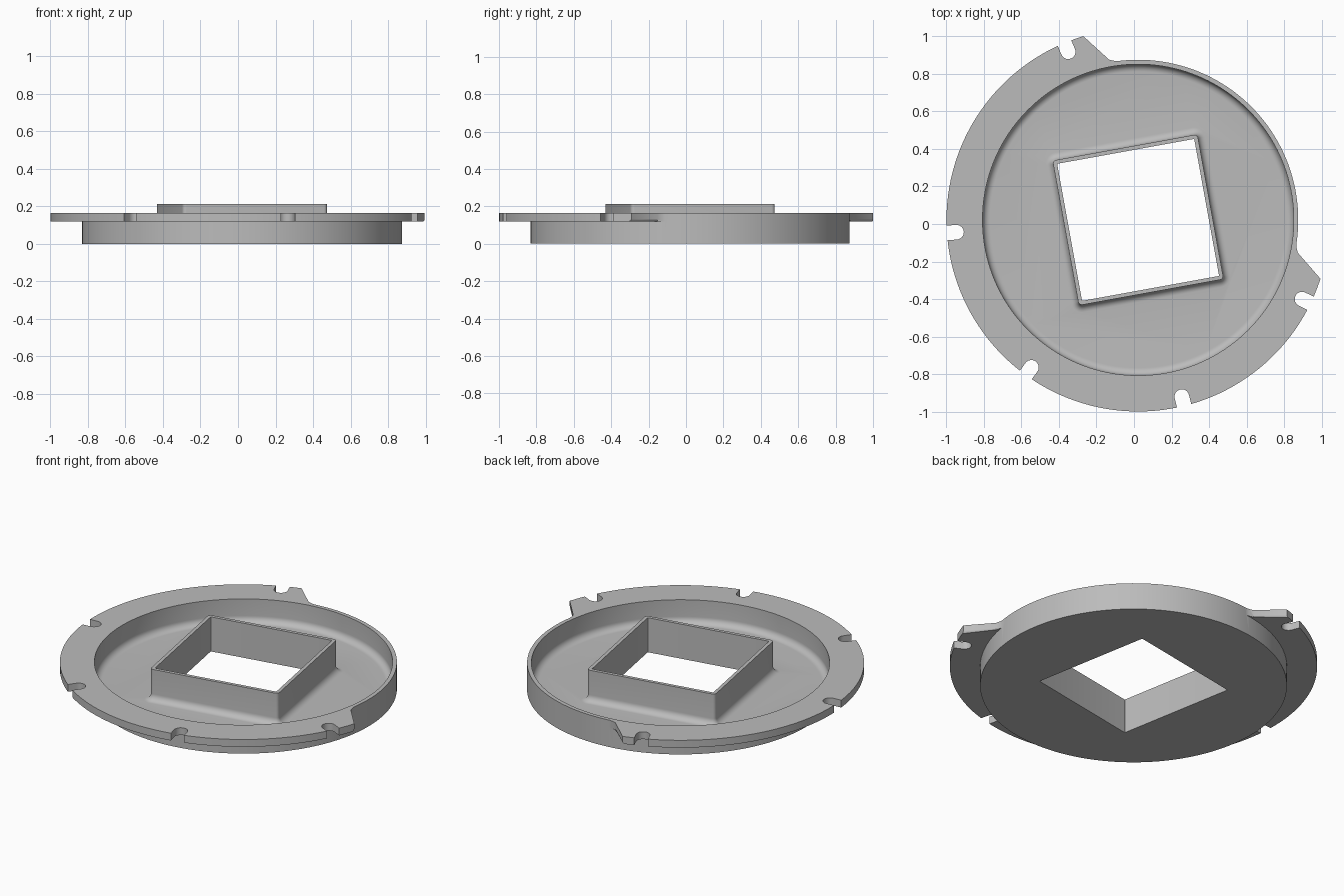
import bpy, bmesh
from math import sin, cos, pi, radians
from mathutils import Vector, Matrix

if "Cube" in bpy.data.objects:
    bpy.data.objects.remove(bpy.data.objects["Cube"])

CENTRE = Vector((0.022, 0.022, 0))
RIM_R, WALL, TOP = 0.853, 0.024, 0.165
FLOOR, FILLET = 0.022, 0.04
FLANGE_R, FLANGE_Z = 1.021, 0.12
TILT = radians(10.3)

grey = bpy.data.materials.new("light_grey")
grey.use_nodes = True
colour = (0.5, 0.5, 0.5, 1)
grey.diffuse_color = colour
grey.node_tree.nodes["Principled BSDF"].inputs["Base Color"].default_value = colour


def polar(r, a, z=0.0):
    return Vector((r * cos(a), r * sin(a), z))


def make(name, bm):
    bmesh.ops.recalc_face_normals(bm, faces=bm.faces)
    mesh = bpy.data.meshes.new(name)
    bm.to_mesh(mesh)
    bm.free()
    mesh.materials.append(grey)
    obj = bpy.data.objects.new(name, mesh)
    obj.location = CENTRE
    bpy.context.collection.objects.link(obj)
    return obj


def loft(name, rings):
    """Skin closed rings in order and cap both ends."""
    bm = bmesh.new()
    loops = [[bm.verts.new(p) for p in ring] for ring in rings]
    n = len(loops[0])
    for a, b in zip(loops, loops[1:]):
        for i in range(n):
            j = (i + 1) % n
            bm.faces.new((a[i], a[j], b[j], b[i]))
    bm.faces.new(loops[0])
    bm.faces.new(loops[-1])
    return make(name, bm)


def circle(r, z, n=160):
    return [polar(r, 2 * pi * i / n, z) for i in range(n)]


def rounded_square(half, r, z, n=6):
    pts = []
    for k in range(4):
        corner = polar((half - r) * 2 ** 0.5, pi / 4 + k * pi / 2, z)
        pts += [corner + polar(r, k * pi / 2 + pi / 2 * i / n) for i in range(n + 1)]
    turn = Matrix.Rotation(TILT, 3, "Z")
    return [turn @ p for p in pts]


# Shallow round pan with a filleted inner corner
inner = RIM_R - WALL
curve = [(i / 8) * pi / 2 for i in range(9)]
pan_rings = [circle(RIM_R, 0), circle(RIM_R, TOP), circle(inner, TOP)]
pan_rings += [circle(inner - FILLET * (1 - cos(t)), FLOOR + FILLET * (1 - sin(t)))
              for t in curve]
pan = loft("round_tray", pan_rings)

# Square collar with a filleted foot
half = 0.392
foot = [rounded_square(half + FILLET, 0.02 + FILLET, FLOOR - 0.01)]
foot += [rounded_square(half + FILLET * (1 - sin(t)), 0.02 + FILLET * (1 - sin(t)),
                        FLOOR + FILLET * (1 - cos(t))) for t in curve]
collar = loft("square_collar", foot + [rounded_square(half, 0.02, 0.212)])
opening = loft("square_opening", [rounded_square(0.371, 0.004, z) for z in (-0.1, 0.4)])
opening.hide_render = True

# Partial flange: outer arc with round-ended slots and slanted tips
start, end = radians(106.6), radians(342.1)
slots = [radians(a) for a in (112.6, 183.9, 234.1, 283.9, 334.2)]
SLOT, SLOT_R = 0.039, 0.97
edge_r = (FLANGE_R ** 2 - SLOT ** 2) ** 0.5
gap = SLOT / FLANGE_R
outline = []
stops = [start] + [s + d for s in slots for d in (-gap, gap)] + [end]
for k in range(0, len(stops), 2):
    a, b = stops[k], stops[k + 1]
    n = max(2, int((b - a) / radians(2.25)))
    outline += [polar(FLANGE_R, a + (b - a) * i / n) for i in range(n + 1)]
    if k // 2 < len(slots):
        turn = Matrix.Rotation(slots[k // 2], 3, "Z")
        outline += [turn @ Vector((SLOT_R - SLOT * sin(t), -SLOT * cos(t), 0))
                    for t in [pi * i / 12 for i in range(13)]]
tip_steps = [(0.868, 6.3), (0.857, 8.0), (0.845, 11.0)]
outline += [polar(r, end + radians(d)) for r, d in tip_steps]
a, b = end + radians(11), start - radians(11)
outline += [polar(0.84, a + (b - a) * i / 100) for i in range(1, 100)]
outline += [polar(r, start - radians(d)) for r, d in reversed(tip_steps)]

bm = bmesh.new()
base = bm.faces.new([bm.verts.new(p + Vector((0, 0, FLANGE_Z))) for p in outline])
lift = bmesh.ops.extrude_face_region(bm, geom=[base], use_keep_orig=True)
bmesh.ops.translate(bm, vec=(0, 0, TOP - FLANGE_Z),
                    verts=[v for v in lift["geom"] if isinstance(v, bmesh.types.BMVert)])
bmesh.ops.recalc_face_normals(bm, faces=bm.faces)
# Round the underside of both tips
tips = [polar(FLANGE_R, start, FLANGE_Z), polar(FLANGE_R, end, FLANGE_Z)]
first = [polar(tip_steps[0][0], start - radians(tip_steps[0][1]), FLANGE_Z),
         polar(tip_steps[0][0], end + radians(tip_steps[0][1]), FLANGE_Z)]
round_edges = []
for e in bm.edges:
    p, q = e.verts[0].co, e.verts[1].co
    for t, f in zip(tips, first):
        if min((p - t).length + (q - f).length, (p - f).length + (q - t).length) < 1e-4:
            round_edges.append(e)
bmesh.ops.bevel(bm, geom=round_edges, offset=0.03, segments=6, profile=0.5,
                affect="EDGES", clamp_overlap=True)
flange = make("slotted_flange", bm)

# Join everything into one body and cut the square opening
bpy.context.view_layer.objects.active = pan
pan.select_set(True)
for part, mode in ((collar, "UNION"), (flange, "UNION"), (opening, "DIFFERENCE")):
    mod = pan.modifiers.new(part.name, "BOOLEAN")
    mod.operation, mod.solver, mod.object = mode, "EXACT", part
    bpy.ops.object.modifier_apply(modifier=mod.name)
    bpy.data.objects.remove(part)
pan.name = "slotted_mounting_tray"
bpy.ops.object.shade_smooth_by_angle(angle=radians(30))
